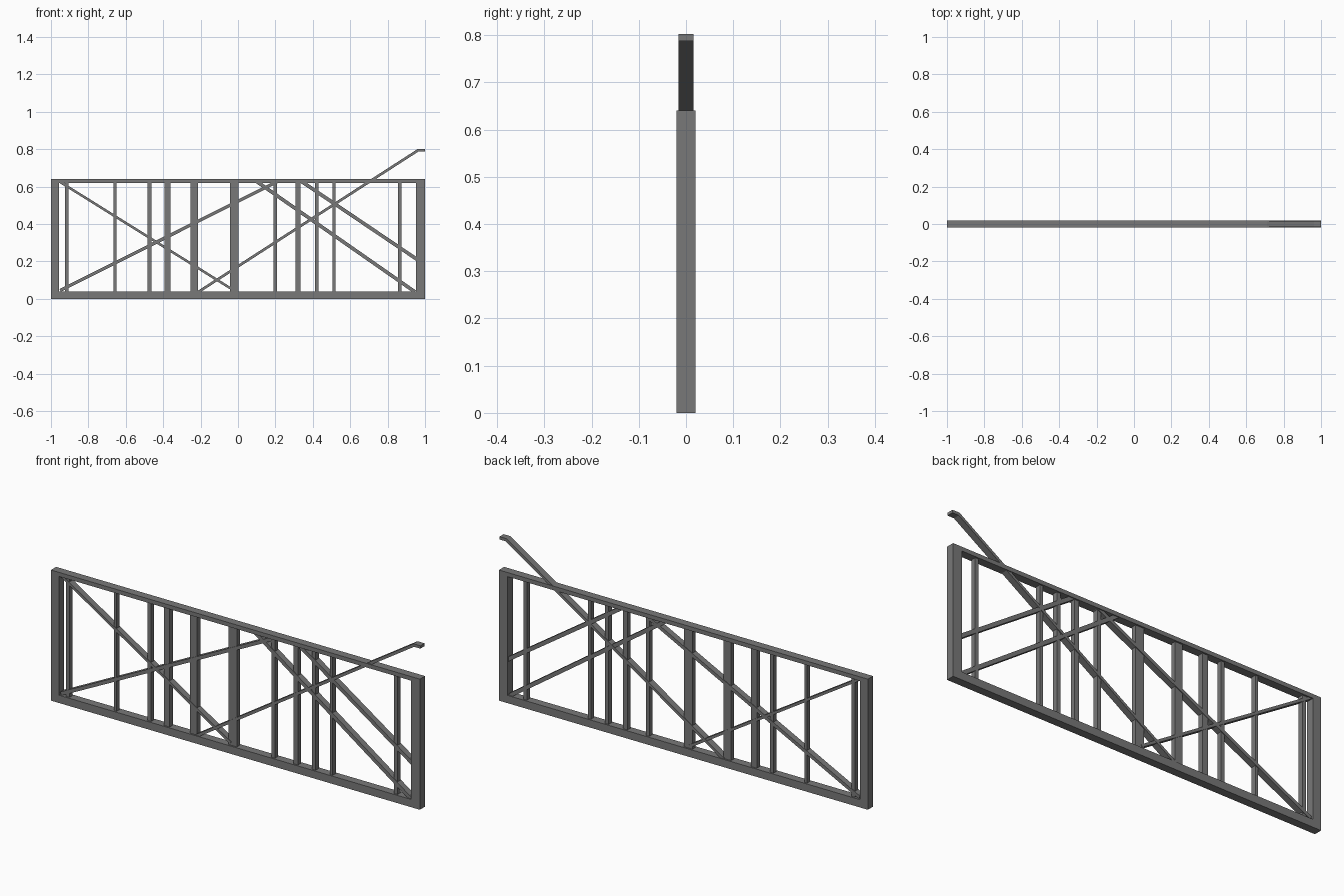
import bpy
from mathutils import Vector

if "Cube" in bpy.data.objects:
    bpy.data.objects.remove(bpy.data.objects["Cube"])

steel = bpy.data.materials.new("grey steel")
steel.use_nodes = True
GREY = (0.19, 0.19, 0.19, 1)
steel.diffuse_color = GREY
steel.node_tree.nodes["Principled BSDF"].inputs["Base Color"].default_value = GREY


def extrude(name, outline, depth):
    """Prism from an x-z outline, centred on y = 0."""
    n = len(outline)
    verts = [(x, y, z) for y in (-depth / 2, depth / 2) for x, z in outline]
    faces = [tuple(range(n)), tuple(reversed(range(n, 2 * n)))]
    faces += [(i, i + n, (i + 1) % n + n, (i + 1) % n) for i in range(n)]
    mesh = bpy.data.meshes.new(name)
    mesh.from_pydata(verts, [], faces)
    mesh.materials.append(steel)
    obj = bpy.data.objects.new(name, mesh)
    bpy.context.collection.objects.link(obj)


def box(name, x0, x1, z0, z1, depth):
    extrude(name, [(x0, z0), (x1, z0), (x1, z1), (x0, z1)], depth)


def bar(name, points, width, depth=0.03):
    """Flat bar along a path, mitred where it bends."""
    pts = [Vector(p) for p in points]
    dirs = [(b - a).normalized() for a, b in zip(pts, pts[1:])]
    low, high = [], []
    for i, p in enumerate(pts):
        before, after = dirs[max(i - 1, 0)], dirs[min(i, len(dirs) - 1)]
        t = (before + after).normalized()
        side = Vector((-t.y, t.x)) * (width / 2 / t.dot(before))
        low.append(p - side)
        high.append(p + side)
    extrude(name, [tuple(p) for p in low + high[::-1]], depth)


# Outer frame
box("bottom_rail", -1, 1, 0, 0.038, 0.04)
box("top_rail", -1, 1, 0.62, 0.64, 0.04)
box("right_end_post", -1, -0.957, 0.038, 0.62, 0.04)
box("left_end_post", 0.953, 1, 0.038, 0.62, 0.04)

# Upright posts: centre and width
posts = [(-0.915, 0.019), (-0.657, 0.015), (-0.473, 0.02), (-0.377, 0.03),
         (-0.233, 0.04), (-0.021, 0.046), (0.2, 0.019), (0.321, 0.025),
         (0.42, 0.019), (0.514, 0.016), (0.864, 0.019)]
for i, (x, w) in enumerate(posts):
    box(f"upright_{i + 1}", x - w / 2, x + w / 2, 0.038, 0.62, 0.024)

# Diagonal braces
bar("falling_brace_right", [(-0.955, 0.627), (-0.03, 0.05)], 0.013)
bar("rising_brace_right", [(-0.95, 0.045), (0.21, 0.627)], 0.017)
bar("falling_brace_centre", [(0.1, 0.627), (0.945, 0.038)], 0.019)
bar("falling_brace_left", [(0.34, 0.627), (0.96, 0.209)], 0.019)

# Long brace that passes through the top rail and ends in a flat tip
bar("long_brace", [(-0.215, 0.035), (0.964, 0.795), (1, 0.795)], 0.014, 0.032)
